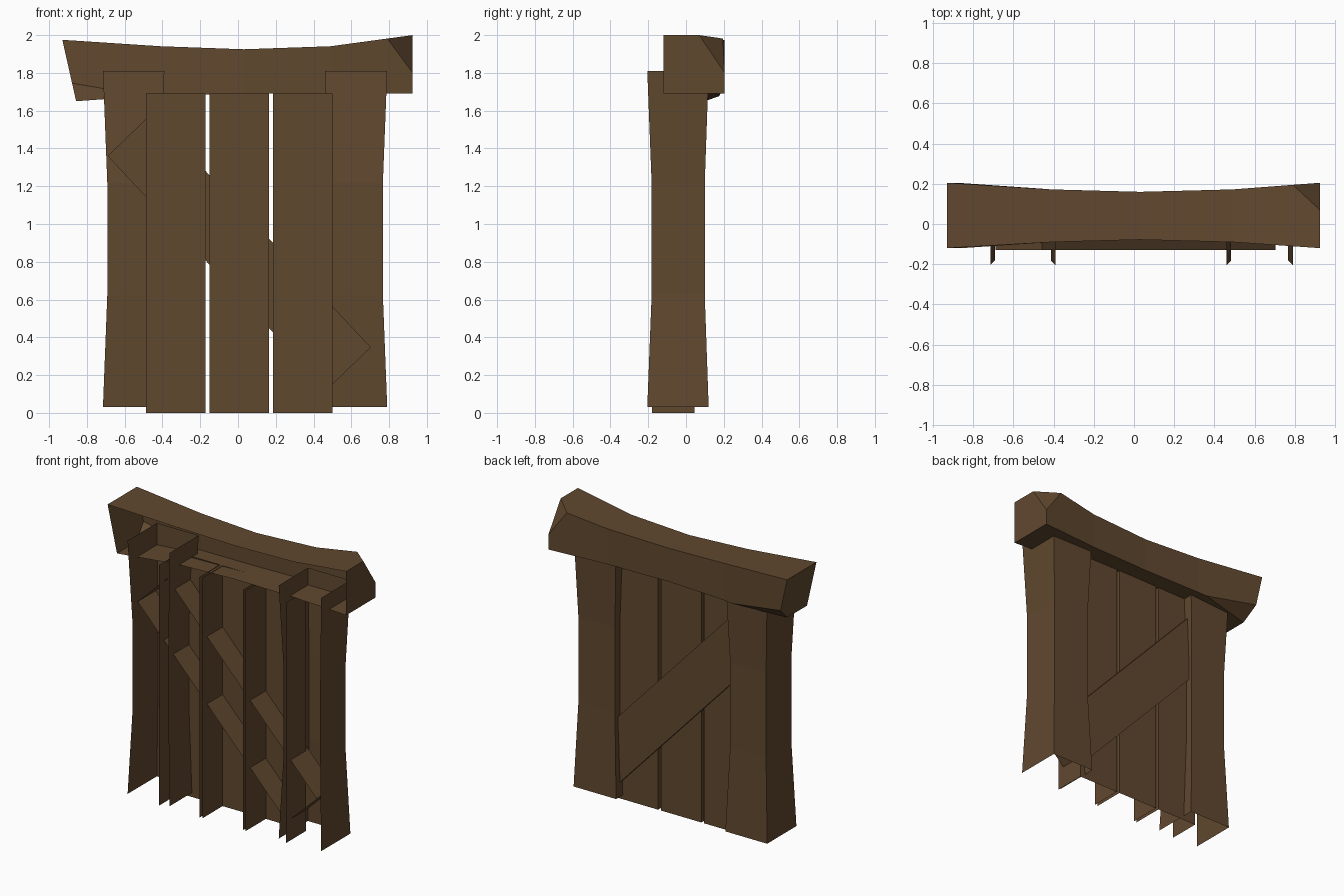
import bpy, bmesh
from mathutils import Vector

if "Cube" in bpy.data.objects:
    bpy.data.objects.remove(bpy.data.objects["Cube"])

wood = bpy.data.materials.new("dark brown wood")
wood.diffuse_color = (0.118, 0.065, 0.028, 1)
wood.use_nodes = True
wood.node_tree.nodes["Principled BSDF"].inputs["Base Color"].default_value = wood.diffuse_color


def shell(name, sections, caps=False, cuts=()):
    """Join 4-point sections into an open-fronted trough, with optional end caps and corner cuts."""
    bm = bmesh.new()
    rows = [[bm.verts.new(p) for p in s] for s in sections]
    for a, b in zip(rows, rows[1:]):
        for i in range(3):
            bm.faces.new((a[i], b[i], b[i + 1], a[i + 1]))
    if caps:
        bm.faces.new(rows[0])
        bm.faces.new(rows[-1][::-1])
    # point the faces away from the middle of the part
    bm.normal_update()
    pts = [Vector(p) for s in sections for p in s]
    mid = sum(pts, Vector()) / len(pts)
    for f in bm.faces:
        if f.normal.dot(f.calc_center_median() - mid) < 0:
            f.normal_flip()
    # slice off corners and close the cut
    for p, q, r in cuts:
        n = (Vector(q) - Vector(p)).cross(Vector(r) - Vector(p)).normalized()
        if n.dot(mid - Vector(p)) > 0:
            n = -n
        res = bmesh.ops.bisect_plane(bm, geom=bm.verts[:] + bm.edges[:] + bm.faces[:],
                                     plane_co=p, plane_no=n, clear_outer=True)
        edges = [e for e in res["geom_cut"] if isinstance(e, bmesh.types.BMEdge)]
        new = bmesh.ops.edgeloop_fill(bm, edges=edges)["faces"]
        for f in new:
            f.normal_update()
            if f.normal.dot(n) < 0:
                f.normal_flip()
    me = bpy.data.meshes.new(name)
    bm.to_mesh(me)
    bm.free()
    me.materials.append(wood)
    ob = bpy.data.objects.new(name, me)
    bpy.context.collection.objects.link(ob)
    return ob


def upright(x0, x1, yf, yb, z):
    return [(x0, yf, z), (x0, yb, z), (x1, yb, z), (x1, yf, z)]


# posts, slightly waisted, open at the front and ends
for name, x0, x1 in (("left_post", -0.715, -0.39), ("right_post", 0.46, 0.79)):
    shell(name, [upright(x0 + d, x1 - d, -0.205 + d, 0.12 - d * 0.9, z)
                 for z, d in ((0.03, 0), (0.623, 0.023), (1.217, 0.023), (1.81, 0))])

# three door planks
for i in range(3):
    x = -0.487 + i * 0.336
    shell(f"door_plank_{i + 1}", [upright(x, x + 0.314, -0.18, 0.045, z) for z in (0, 1.69)])

# diagonal brace behind the planks, closed all round except the front
f, b = -0.13, 0.07
lo0, hi0, lo1, hi1 = (-0.69, 1.36), (-0.457, 1.585), (0.47, 0.122), (0.703, 0.347)
shell("diagonal_brace", [[(l[0], f, l[1]), (l[0], b, l[1]), (h[0], b, h[1]), (h[0], f, h[1])]
                         for l, h in ((lo0, hi0), (lo1, hi1))], caps=True)

# sagging lintel: top x, bottom x, front y, back y, bottom z, top z
lintel = [(-0.93, -0.857, -0.12, 0.205, 1.65, 1.975),
          (-0.41, -0.41, -0.09, 0.172, 1.682, 1.941),
          (0.03, 0.03, -0.078, 0.16, 1.69, 1.925),
          (0.49, 0.49, -0.09, 0.172, 1.692, 1.941),
          (0.925, 0.925, -0.12, 0.205, 1.692, 2.0)]
shell("lintel", [[(xb, yf, zb), (xb, yb, zb), (xt, yb, zt), (xt, yf, zt)]
                 for xt, xb, yf, yb, zb, zt in lintel], caps=True,
      cuts=[((0.79, 0.195, 1.982), (0.925, 0.07, 2.0), (0.925, 0.205, 1.8)),
            ((-0.48, 0.177, 1.678), (-0.878, 0.205, 1.745), (-0.857, 0.10, 1.65))])
